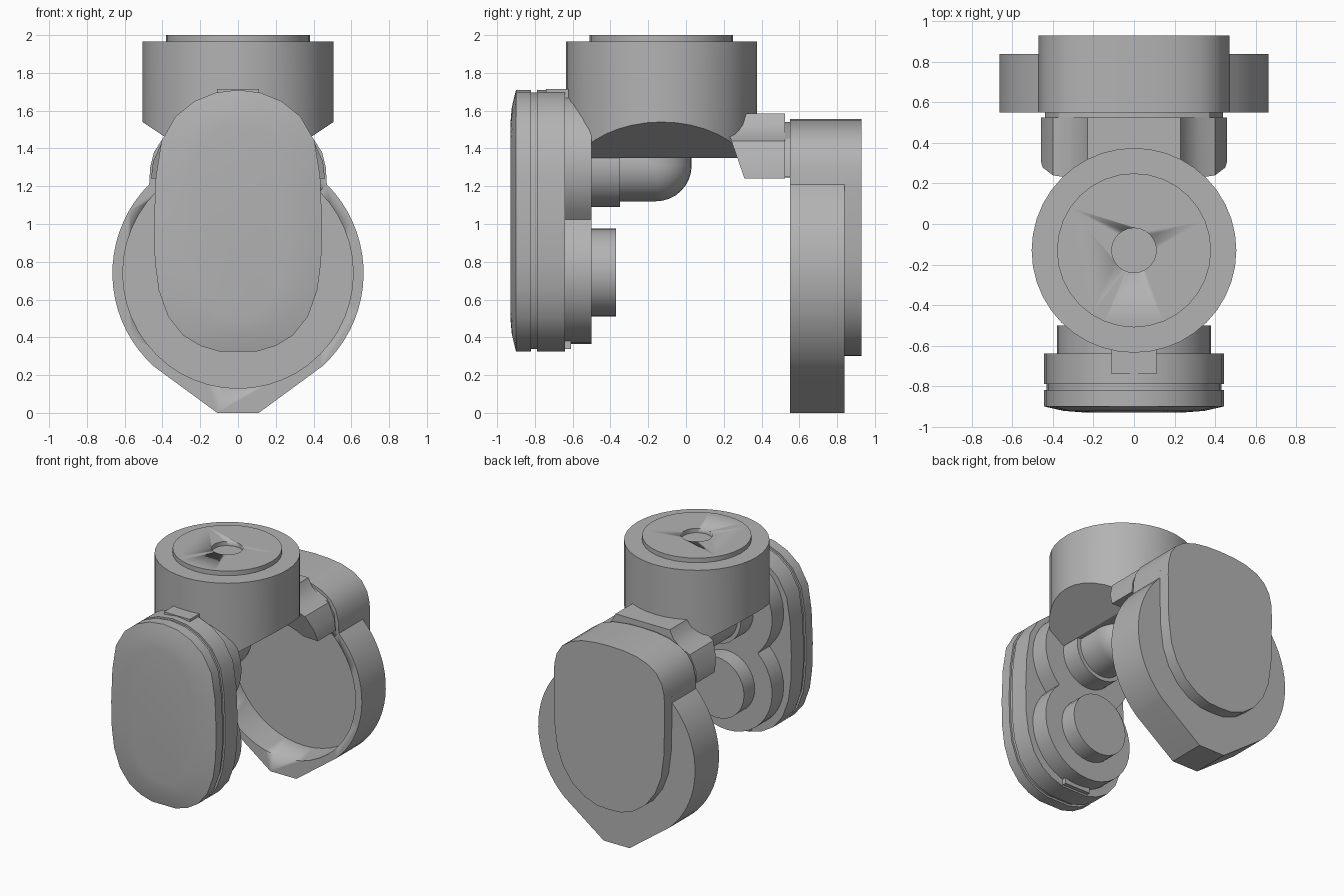
import bpy, bmesh
from math import sin, cos, radians, pi
from mathutils import Vector

cube = bpy.data.objects.get("Cube")
if cube:
    bpy.data.objects.remove(cube, do_unlink=True)

grey = bpy.data.materials.new("plain grey")
grey.use_nodes = True
colour = (0.45, 0.45, 0.45, 1)
grey.diffuse_color = colour
grey.node_tree.nodes["Principled BSDF"].inputs["Base Color"].default_value = colour


def finish(obj, name):
    obj.name = name
    obj.data.materials.clear()
    obj.data.materials.append(grey)
    bpy.ops.object.select_all(action="DESELECT")
    obj.select_set(True)
    bpy.context.view_layer.objects.active = obj
    bpy.ops.object.shade_smooth_by_angle(angle=radians(28))
    return obj


def arc(z, r, a0, a1, n=10):
    """Arc points in the x-z plane, centred on x = 0."""
    angles = [radians(a0 + (a1 - a0) * i / n) for i in range(n + 1)]
    return [(r * cos(a), z + r * sin(a)) for a in angles]


def loft(name, half, layers, mid=0.0, cut=None):
    """Mirror a half outline (bottom to top) and sweep it along y.
    Layers are (y, x scale, z scale about mid)."""
    right = [p for p in half if p[0] > 0.001]
    ends = [p for p in half if p[0] <= 0.001]
    low = [p for p in ends if p == half[0]]
    top = [p for p in ends if p == half[-1]]
    outline = low + right + top + [(-x, z) for x, z in reversed(right)]
    bm = bmesh.new()
    rings = [[bm.verts.new((x * sx, y, mid + (z - mid) * sz)) for x, z in outline]
             for y, sx, sz in layers]
    for a, b in zip(rings, rings[1:]):
        for i in range(len(a)):
            j = (i + 1) % len(a)
            bm.faces.new((a[i], a[j], b[j], b[i]))
    bm.faces.new(rings[0])
    bm.faces.new(rings[-1])
    if cut:
        slice_off(bm, *cut)
    return from_bmesh(name, bm)


def prism(name, half, y0, y1, cut=None):
    return loft(name, half, [(y0, 1, 1), (y1, 1, 1)], cut=cut)


def slice_off(bm, point, normal):
    geom = bm.verts[:] + bm.edges[:] + bm.faces[:]
    bmesh.ops.bisect_plane(bm, geom=geom, plane_co=point, plane_no=normal, clear_outer=True)
    bmesh.ops.holes_fill(bm, edges=[e for e in bm.edges if e.is_boundary])


def from_bmesh(name, bm):
    bmesh.ops.recalc_face_normals(bm, faces=bm.faces[:])
    mesh = bpy.data.meshes.new(name)
    bm.to_mesh(mesh)
    bm.free()
    obj = bpy.data.objects.new(name, mesh)
    bpy.context.collection.objects.link(obj)
    return finish(obj, name)


def cylinder(name, r, start, end, sides=32):
    a, b = Vector(start), Vector(end)
    tilt = (pi / 2, 0, 0) if abs(a.y - b.y) > 0.001 else (0, 0, 0)
    bpy.ops.mesh.primitive_cylinder_add(vertices=sides, radius=r, depth=(b - a).length,
                                        location=(a + b) / 2, rotation=tilt)
    return finish(bpy.context.object, name)


def box(name, lo, hi):
    return prism(name, [(hi[0], lo[2]), (hi[0], hi[2])], lo[1], hi[1])


def subtract(obj, cutter):
    cutter.hide_render = True
    mod = obj.modifiers.new("hole", "BOOLEAN")
    mod.operation, mod.object, mod.solver = "DIFFERENCE", cutter, "EXACT"
    # Put the cut first, so that the smoothing stays last
    bpy.context.view_layer.objects.active = obj
    bpy.ops.object.modifier_move_to_index(modifier=mod.name, index=0)
    bpy.ops.object.modifier_apply(modifier=mod.name)
    bpy.data.objects.remove(cutter, do_unlink=True)


# Top drum with sloping underside on both sides
axis_y = -0.13
bm = bmesh.new()
bmesh.ops.create_cone(bm, cap_ends=True, segments=40, radius1=0.505, radius2=0.505, depth=0.615)
bmesh.ops.translate(bm, verts=bm.verts[:], vec=(0, axis_y, 1.6575))
for side in (-1, 1):
    slice_off(bm, Vector((side * 0.505, 0, 1.54)), Vector((side * 0.67, 0, -1)))
from_bmesh("drum", bm)

# Mounting cap with shallow centre hole
cap = cylinder("mounting_cap", 0.38, (0, axis_y, 1.95), (0, axis_y, 2.0))
subtract(cap, cylinder("hole_cutter", 0.11, (0, axis_y, 1.967), (0, axis_y, 2.1), 24))

# Front pod: rounded shell with a groove and a domed face
pod = [(0.1, 0.325), (0.2, 0.355), (0.29, 0.41), (0.37, 0.51), (0.42, 0.65), (0.44, 0.8),
       (0.445, 1.0), (0.435, 1.25), (0.405, 1.44), (0.33, 1.57), (0.23, 1.65), (0.12, 1.695), (0, 1.71)]
loft("front_pod", pod, [(-0.93, 0.55, 0.74), (-0.922, 0.78, 0.87), (-0.9, 1, 1), (-0.82, 1, 1),
                        (-0.82, 0.97, 0.98), (-0.79, 0.97, 0.98), (-0.79, 1, 1), (-0.64, 1, 1)], mid=1.015)

# Two-lobed inner housing behind the pod
lobes = arc(0.745, 0.38, -90, 47, 14) + arc(1.305, 0.38, -47, 90, 14)[1:]
lobes = [(0, lobes[0][1])] + lobes[1:-1] + [(0, lobes[-1][1])]
prism("pod_inner_housing", lobes, -0.66, -0.5)
cylinder("lower_boss", 0.233, (0, -0.52, 0.742), (0, -0.37, 0.742))
box("top_tab", (-0.11, -0.74, 1.66), (0.11, -0.62, 1.715))
box("bottom_tab", (-0.11, -0.66, 0.338), (0.11, -0.61, 0.38))

# Elbow tube joining the pod to the drum
elbow = (0, -0.16, 1.31)
cylinder("elbow_collar", 0.22, (0, -0.52, 1.31), (0, -0.35, 1.31))
cylinder("elbow_horizontal", 0.19, (0, -0.52, 1.31), elbow)
cylinder("elbow_vertical", 0.19, elbow, (0, -0.16, 1.5))
bpy.ops.mesh.primitive_uv_sphere_add(segments=32, ring_count=16, radius=0.19, location=elbow)
finish(bpy.context.object, "elbow_bend")

# Rear arm: raised centre strip with lower shoulders and an arched underside
under = [(0, 1.35)] + arc(0.74, 0.61, 90, 56, 6)[1:]
prism("rear_arm", under + [(0.46, 1.24), (0.45, 1.33), (0.40, 1.44), (0.32, 1.475),
                           (0.26, 1.525), (0.23, 1.585)],
      0.15, 0.525, cut=(Vector((0, 0.31, 1.24)), Vector((0, -0.2, -0.07))))
prism("arm_neck", under + [(0.44, 1.25), (0.43, 1.35), (0.37, 1.45), (0.23, 1.52), (0.1, 1.54)],
      0.5, 0.56)

# Rear ring: round body, pointed foot, arched head and a deep round recess
head = [(0.465, 1.3), (0.445, 1.38), (0.40, 1.45), (0.33, 1.5), (0.23, 1.535), (0.12, 1.55), (0, 1.555)]
ring = prism("rear_ring", [(0.11, 0)] + arc(0.74, 0.665, -48, 45, 18) + head, 0.55, 0.84)
subtract(ring, cylinder("recess_cutter", 0.61, (0, 0.4, 0.74), (0, 0.8, 0.74), 48))

# Rear cover plate
foot = [(0, 0.3), (0.1, 0.305), (0.21, 0.345), (0.31, 0.42), (0.39, 0.53), (0.44, 0.66), (0.465, 0.85)]
prism("rear_cover", foot + [(0.47, 1.2)] + head, 0.83, 0.93)
